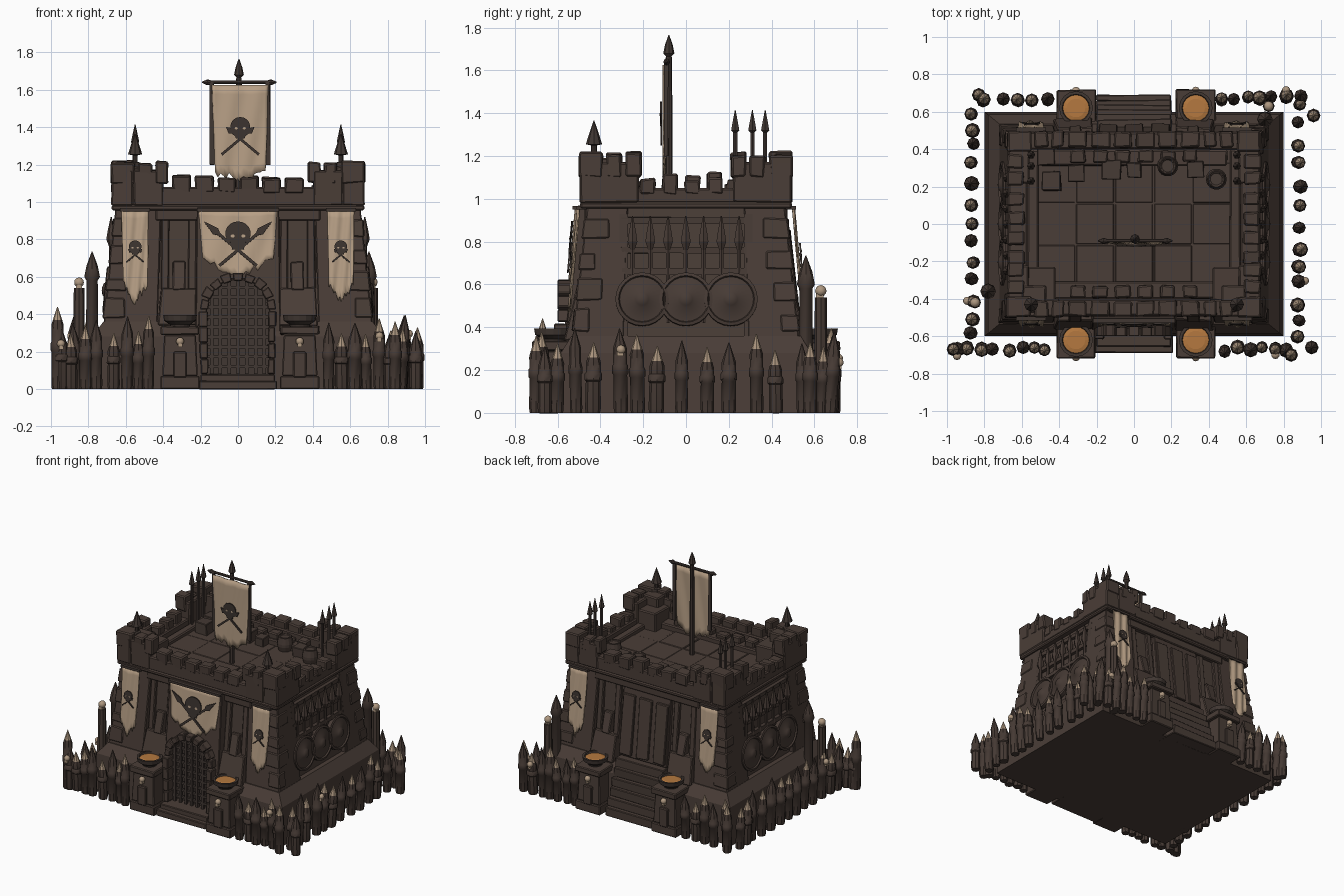
import bpy, bmesh, math, random
from mathutils import Matrix, Vector

if "Cube" in bpy.data.objects:
    bpy.data.objects.remove(bpy.data.objects["Cube"])
random.seed(4)
R = random.uniform
T = Matrix.Translation
def rot(a, ax): return Matrix.Rotation(a, 4, ax)

def mat(name, c):
    m = bpy.data.materials.new(name); m.diffuse_color = (*c, 1); return m
STONE = mat("dark_stone", (0.068, 0.047, 0.038))
WOOD = mat("dark_wood", (0.062, 0.043, 0.035))
IRON = mat("dark_iron", (0.052, 0.038, 0.032))
PAINT = mat("emblem_paint", (0.045, 0.034, 0.029))
CLOTH = mat("tan_cloth", (0.47, 0.345, 0.235))
BONE = mat("pale_tips", (0.42, 0.31, 0.215))
EMBER = mat("ember_orange", (0.46, 0.19, 0.05))

def finish(bm, name, mats, bevel=0, smooth=False, solid=0):
    bmesh.ops.recalc_face_normals(bm, faces=bm.faces)
    me = bpy.data.meshes.new(name); bm.to_mesh(me); bm.free()
    ob = bpy.data.objects.new(name, me); bpy.context.collection.objects.link(ob)
    for m in mats: me.materials.append(m)
    if solid:
        s = ob.modifiers.new("solid", 'SOLIDIFY'); s.thickness = solid
    if bevel:
        b = ob.modifiers.new("bevel", 'BEVEL'); b.width = bevel; b.segments = 1
    if smooth:
        bpy.ops.object.select_all(action='DESELECT')
        ob.select_set(True); bpy.context.view_layer.objects.active = ob
        bpy.ops.object.shade_smooth_by_angle(angle=math.radians(40))
    return ob

def block(bm, b, z0, z1, t=None, j=0.0, M=Matrix(), mi=0):
    """Box with bottom rectangle b and top rectangle t, both (x0, x1, y0, y1)."""
    vs = []
    for r, z in ((b, z0), (t or b, z1)):
        for x, y in ((r[0], r[2]), (r[1], r[2]), (r[1], r[3]), (r[0], r[3])):
            vs.append(bm.verts.new(M @ Vector((x + R(-j, j), y + R(-j, j), z + R(-j, j)))))
    for f in ((3, 2, 1, 0), (4, 5, 6, 7), (0, 1, 5, 4), (1, 2, 6, 5), (2, 3, 7, 6), (3, 0, 4, 7)):
        bm.faces.new([vs[i] for i in f]).material_index = mi

def lathe(bm, prof, M=Matrix(), n=8, mis=None):
    """Closed revolved profile of (radius, z); mis gives a material per band."""
    rings = [[bm.verts.new(M @ Vector((r * math.cos(k * math.tau / n), r * math.sin(k * math.tau / n), z)))
              for k in range(n)] for r, z in prof]
    for i in range(len(rings) - 1):
        for k in range(n):
            f = bm.faces.new((rings[i][k], rings[i][(k + 1) % n], rings[i + 1][(k + 1) % n], rings[i + 1][k]))
            f.material_index = mis[i] if mis else 0
    bm.faces.new(rings[0][::-1])
    bm.faces.new(rings[-1]).material_index = mis[-1] if mis else 0

def prism(bm, pts, y0, y1, M=Matrix(), mi=0):
    """Outline of (x, z) points extruded along y."""
    a, b = [[bm.verts.new(M @ Vector((x, y, z))) for x, z in pts] for y in (y0, y1)]
    n = len(pts); fs = [bm.faces.new(a), bm.faces.new(b[::-1])]
    fs += [bm.faces.new((a[i], b[i], b[(i + 1) % n], a[(i + 1) % n])) for i in range(n)]
    for f in fs: f.material_index = mi

def skull(bm, p, s):
    bmesh.ops.create_icosphere(bm, subdivisions=2, radius=s, matrix=T(p))
    block(bm, (p[0]-s*.55, p[0]+s*.55, p[1]-s*.8, p[1]+s*.5), p[2]-s*1.4, p[2]-s*.5)

SIDES = [(sx, sy) for sx in (-1, 1) for sy in (-1, 1)]
FRONT_BACK = [(Matrix(), "front"), (rot(math.pi, 'Z'), "back")]

# Plinth with sloping shoulder, notched for the gate
bm = bmesh.new()
for s in (-1, 1):
    block(bm, (s*.17, s*.80, -.60, .60), 0, .28, (s*.17, s*.78, -.585, .585))
    block(bm, (s*.17, s*.78, -.585, .585), .28, .36, (s*.17, s*.72, -.535, .535))
block(bm, (-.17, .17, -.5, .59), 0, .35, (-.17, .17, -.49, .535))
finish(bm, "plinth", [STONE])

# Tapered core and corner piers
bm = bmesh.new()
block(bm, (-.69, .69, -.49, .49), .3, .98, (-.63, .63, -.435, .435))
for sx, sy in SIDES:
    block(bm, (sx*.43, sx*.72, sy*.29, sy*.53), .34, .97, (sx*.41, sx*.655, sy*.27, sy*.462))
    for i in range(4):  # rough corner stones
        z = .38 + i*.145; h = R(.06, .11)
        k, k2 = (z - .34)*.105, (z + h - .34)*.105
        a, b = R(.07, .13), R(.07, .13)
        block(bm, (sx*(.72-k-a), sx*(.727-k), sy*(.53-k-b), sy*(.537-k)), z, z + h,
              (sx*(.72-k-a), sx*(.727-k2), sy*(.53-k-b), sy*(.537-k2)), .003)
finish(bm, "keep_walls", [STONE], .006)

# Recessed wall panels and ledges, front and back
bm = bmesh.new()
for M, nm in FRONT_BACK:
    for s in (-1, 1):
        block(bm, (s*.22, s*.43, -.565, -.4), .34, .54, (s*.22, s*.41, -.515, -.4), .006, M)
        block(bm, (s*.28, s*.35, -.525, -.4), .53, .68, (s*.28, s*.35, -.485, -.4), .005, M)
        for x in (.245, .39):
            block(bm, (s*x-.022, s*x+.022, -.50, -.4), .5, .95, (s*x-.022, s*x+.022, -.455, -.4), .003, M)
    block(bm, (-.44, .44, -.475, -.4), .90, .96, M=M)
finish(bm, "wall_panels", [STONE], .006)

# Gatehouse with arched opening
bm = bmesh.new()
arch = [(.165*math.cos(a), .42+.17*math.sin(a)) for a in [math.pi*i/14 for i in range(15)]]
shear = Matrix(); shear[1][2] = .09
prism(bm, [(.165, .05)] + arch + [(-.165, .05), (-.23, .05), (-.22, .97), (.22, .97), (.23, .05)],
      -.595, -.48, shear)
for i in range(9):
    a0, a1 = math.pi*i/9 + .03, math.pi*(i+1)/9 - .03
    ro = .205 + R(-.008, .012)
    prism(bm, [(r*math.cos(a), .42+r*math.sin(a)) for r, a in ((.16, a0), (ro, a0), (ro, a1), (.16, a1))], -.60, -.5)
for s in (-1, 1):
    for i in range(4):
        w = .205 + R(-.012, .015)
        block(bm, (s*.16, s*w, -.615, -.5), .08+i*.085, .16+i*.085, j=.003)
finish(bm, "gatehouse", [STONE], .005)

# Portcullis
bm = bmesh.new()
block(bm, (-.165, .165, -.52, -.49), .05, .58)
for i in range(7):
    x = -.141 + i*.047
    block(bm, (x-.009, x+.009, -.565, -.545), .08, .42+math.sqrt(.17**2-x*x))
for i in range(9):
    z = .12 + i*.053
    w = .165 if z < .42 else math.sqrt(max(.001, .17**2-(z-.42)**2))
    block(bm, (-w, w, -.56, -.54), z-.008, z+.008)
finish(bm, "portcullis", [IRON])

# Front threshold steps and rear stairs
bm = bmesh.new()
block(bm, (-.21, .21, -.69, -.45), 0, .045, j=.003)
block(bm, (-.20, .20, -.655, -.45), .04, .08, j=.003)
for i in range(6):
    block(bm, (-.2, .2, .4, .69-i*.026), i*.065, .068+i*.065, j=.004)
block(bm, (-.2, .2, .4, .52), .4, .95, (-.2, .2, .4, .46))
for x in (-.14, 0, .14):
    block(bm, (x-.05, x+.05, .45, .535), .42, .86, (x-.05, x+.05, .4, .485), .004)
finish(bm, "steps_and_rear_door", [STONE], .005)

# Side weapon racks with spears and round shields
for s, nm in ((1, "right"), (-1, "left")):
    bm = bmesh.new()
    for z in (.66, .76, .90):
        x = .70-(z-.4)*.1
        block(bm, (s*(x-.05), s*(x+.012), -.30, .30), z-.014, z+.014, j=.003)
    for y in (-.29, .29):
        block(bm, (s*.62, s*.715, y-.02, y+.02), .36, .93, (s*.6, s*.66, y-.02, y+.02))
    for i in range(7):
        y = -.25+i*.083
        lathe(bm, [(.012, .42), (.011, .76), (.026, .80), (.02, .84), (.003, .92)], T((s*.678, y, 0)), 6)
    finish(bm, nm + "_weapon_rack", [WOOD])
    bm = bmesh.new()
    for y in (-.205, 0, .21):
        M = T((s*.69, y, .53)) @ rot(s*math.radians(84), 'Y')
        lathe(bm, [(.125, -.01), (.125, .02), (.11, .024), (.105, .014), (.04, .022), (.03, .032), (.008, .038)], M, 24)
    finish(bm, nm + "_shields", [WOOD], smooth=True)

# Parapet: cornice, low walls, inner walkway step, merlons
bm = bmesh.new()
block(bm, (-.675, .675, -.495, .495), .955, .985)
for s in (-1, 1):
    block(bm, (-.67, .67, s*.49, s*.40), .98, 1.08)
    block(bm, (-.5, .5, s*.40, s*.31), .97, 1.03, j=.004)
    block(bm, (s*.67, s*.57, -.49, .49), .98, 1.05)
    block(bm, (s*.57, s*.51, -.4, .4), .97, 1.015, j=.004)
    for i in range(6):  # front and back teeth
        x = -.30 + i*.12
        block(bm, (x-.05, x+.05, s*.493, s*.41), 1.05, 1.12+R(0, .03), j=.006)
        block(bm, (x-.04, x+.04, s*.395, s*.33), 1.02, 1.055+R(0, .02), j=.006)
    for i in range(4):  # side teeth
        y = -.18 + i*.105
        block(bm, (s*.673, s*.585, y-.036, y+.036), 1.02, 1.08+R(0, .05), j=.006)
for sx, sy in SIDES:  # raised corners
    block(bm, (sx*.675, sx*.56, sy*.495, sy*.22), .98, 1.17, j=.004)
    block(bm, (sx*.56, sx*.40, sy*.495, sy*.40), .98, 1.17, j=.004)
    for a, b, c, d in ((.678, .55, .497, .39), (.53, .46, .497, .41), (.44, .375, .497, .41), (.678, .59, .37, .30), (.678, .59, .28, .21)):
        block(bm, (sx*a, sx*b, sy*c, sy*d), 1.1, 1.20+R(-.01, .02), j=.006)
    if sy < 0:
        block(bm, (sx*.6, sx*.42, -.42, -.23), .97, 1.12, j=.004)
        block(bm, (sx*.6, sx*.47, -.47, -.33), 1.1, 1.19, j=.004)
finish(bm, "parapet", [STONE], .008)

# Roof floor slabs, crates and barrels
bm = bmesh.new()
for i in range(5):
    for k in range(3):
        x, y = -.52+i*.208, -.33+k*.22
        block(bm, (x+.003, x+.205, y+.003, y+.217), .96, .985+R(0, .006))
finish(bm, "roof_slabs", [STONE], .004)
bm = bmesh.new()
for x, y, w in ((-.44, .23, .05), (-.31, .27, .045), (-.12, .29, .05), (0, .29, .04), (.33, .29, .045), (-.47, .36, .045)):
    block(bm, (x-w, x+w, y-w, y+w), .98, .98+w*1.7, j=.005)
for x, y in ((.18, .31), (.44, .24)):
    lathe(bm, [(.045, .98), (.056, 1.02), (.056, 1.04), (.046, 1.09), (.038, 1.09), (.036, 1.08)], T((x, y, 0)), 14)
finish(bm, "crates_and_barrels", [WOOD], .004)

# Corner spikes and rear spears
bm = bmesh.new()
for s in (-1, 1):
    lathe(bm, [(.03, 1.17), (.028, 1.21), (.014, 1.215), (.014, 1.25), (.038, 1.255), (.024, 1.30), (.002, 1.365)], T((s*.55, -.43, 0)), 8)
    for y in (.23, .31, .37):
        lathe(bm, [(.011, .98), (.011, 1.31), (.022, 1.32), (.016, 1.35), (.002, 1.415)], T((s*.55, y, 0)), 6)
finish(bm, "roof_spikes", [IRON])

# Banner pole with crossbar and side strips
bm = bmesh.new()
lathe(bm, [(.018, .97), (.015, 1.66), (.012, 1.665), (.026, 1.68), (.018, 1.72), (.002, 1.765)], T((.005, -.08, 0)), 8)
lathe(bm, [(.003, -.20), (.016, -.17), (.010, -.15), (.010, .15), (.016, .17), (.003, .20)], T((.007, -.09, 1.64)) @ rot(math.pi/2, 'Y'), 8)
for x in (-.14, .16):
    block(bm, (x-.012, x+.012, -.10, -.085), 1.2, 1.64, j=.004)
finish(bm, "banner_pole", [IRON])

# Cloth banners with dark emblem plates
def banner(name, M, w, h, tip, zs, s, cross):
    bm = bmesh.new(); nu, nv = 18, 10
    cols = []
    for i in range(nu + 1):
        u = 2*i/nu - 1
        L = h - tip*abs(u) + R(-.035, .01)
        cols.append([bm.verts.new(M @ Vector((w*u*(1-.1*k/nv), .005*math.sin(u*7+k*.4), -L*k/nv))) for k in range(nv + 1)])
    for i in range(nu):
        for k in range(nv):
            bm.faces.new((cols[i][k], cols[i][k+1], cols[i+1][k+1], cols[i+1][k]))
    finish(bm, name, [CLOTH], smooth=True, solid=.006)
    bm = bmesh.new()
    E = M @ T((0, -.012, zs))
    out = [(s*math.cos(math.radians(a)), s*.95*math.sin(math.radians(a))) for a in range(-30, 211, 20)]
    out += [(-.6*s, -.7*s), (-.45*s, -1.25*s), (.45*s, -1.25*s), (.6*s, -.7*s)]
    prism(bm, out, -.004, .004, E)
    for k in (-1, 1):
        prism(bm, [(k*.42*s + .17*s*math.cos(q), -.2*s + .13*s*math.sin(q)) for q in [math.tau*i/8 for i in range(8)]],
              -.006, -.003, E, 1)
        lo, hi, t = cross  # crossed blades behind the skull
        A = E @ T((0, .002, -1.3*s)) @ rot(k*math.radians(50), 'Y')
        prism(bm, [(-t, -lo), (t, -lo), (t, hi*.55), (2.6*t, hi*.65), (0, hi), (-2.6*t, hi*.65), (-t, hi*.55)], -.004, .004, A)
    finish(bm, name + "_emblem", [PAINT, CLOTH])

banner("roof_banner", T((.012, -.105, 1.625)), .15, .51, .02, -.22, .052, (.13, .10, .007))
banner("gate_banner", T((0, -.515, .955)) @ rot(-.09, 'X'), .21, .37, .10, -.125, .068, (.13, .24, .008))
for M, nm in FRONT_BACK:
    for s, sd in ((-1, "left"), (1, "right")):
        banner(f"{nm}_{sd}_banner", M @ T((s*.55, -.505, .96)) @ rot(-.09, 'X'), .072, .51, .10, -.20, .034, (.06, .05, .004))
bm = bmesh.new()
for M, nm in FRONT_BACK:
    for s in (-1, 1):
        block(bm, (s*.55-.08, s*.55+.08, -.515, -.45), .95, .967, M=M)
block(bm, (-.22, .22, -.53, -.48), .95, .967)
finish(bm, "banner_rails", [IRON])

# Brazier pedestals, bowls, embers and skull ornaments
bm, bowls, em, sk = bmesh.new(), bmesh.new(), bmesh.new(), bmesh.new()
for x in (-.31, .33):
    for sy in (-1, 1):
        block(bm, (x-.105, x+.105, sy*.50, sy*.715), 0, .07)
        block(bm, (x-.095, x+.095, sy*.50, sy*.705), .07, .29, (x-.085, x+.085, sy*.50, sy*.695))
        block(bm, (x-.105, x+.105, sy*.50, sy*.718), .29, .335, j=.004)
        block(bm, (x-.035, x+.035, sy*.69, sy*.72), .06, .2)
        C = T((x, sy*.62, 0))
        lathe(bowls, [(.05, .33), (.055, .345), (.085, .365), (.09, .395), (.074, .395), (.068, .375)], C, 16)
        lathe(em, [(.068, .37), (.072, .383), (.05, .388)], C, 14)
        skull(sk, (x, sy*.712, .255), .022)
finish(bm, "brazier_pedestals", [STONE], .006)
finish(bowls, "brazier_bowls", [IRON])
finish(em, "brazier_embers", [EMBER])

# Palisade of sharpened stakes
bm = bmesh.new(); n = 0
spots = [(x, -.665, 0, -1) for x in (-.95, -.89, -.82, -.75, -.67, -.6, -.54, -.48, .49, .55, .62, .68, .75, .82)]
spots += [(x, .665, 0, 1) for x in (-.80, -.7, -.62, -.54, -.46, .47, .53, .6, .67, .74, .81, .89)]
spots += [(-.86, y, -1, 0) for y in (.59, .51, .42, .32, .22, .11, .01, -.09, -.2, -.3, -.42, -.5, -.58)]
spots += [(.875, y, 1, 0) for y in (.63, .54, .43, .32, .2, .1, -.02, -.14, -.22, -.3, -.43, -.52, -.61)]
def stake(x, y, h, r, lx, ly, pale):
    M = Matrix(); M[0][2], M[1][2] = lx, ly; M[0][3], M[1][3] = x, y
    lathe(bm, [(r*.9, 0), (r, .02), (r*.95, h*.45), (r*1.12, h*.47), (r*1.1, h*.56), (r*.95, h*.58),
               (r*.98, h-.095), (r*.75, h-.07), (.002, h)], M, 8, [0]*7 + ([1] if pale else [0]))
for x, y, ox, oy in spots:
    h = R(.29, .41); n += 1
    x += R(-.008, .008); y += R(-.012, .012)
    stake(x, y, h, R(.029, .037), ox*.04+R(-.02, .02), oy*.04+R(-.02, .02), n % 5 in (0, 2, 3))
    if n % 12 == 1:
        skull(sk, (x+ox*.04, y+oy*.04, h*.75), .022)
for x, y, h, p in ((-.965, -.67, .44, 1), (.96, .58, .33, 1), (.95, -.66, .31, 0), (-.83, .69, .36, 1), (.84, -.70, .36, 1)):
    stake(x, y, h, .033, 0, 0, p)
# Tall spear posts and skull posts
for x, y, x2, y2 in ((-.78, -.36, -.85, -.42), (.70, .56, .72, .63)):
    lathe(bm, [(.035, 0), (.03, .58), (.042, .60), (.03, .66), (.002, .735)], T((x, y, 0)), 8)
    lathe(bm, [(.032, 0), (.028, .54)], T((x2, y2, 0)), 8)
    skull(sk, (x2, y2, .57), .027)
finish(bm, "palisade_stakes", [WOOD, BONE], smooth=True)
finish(sk, "skull_ornaments", [BONE], smooth=True)

for m in bpy.data.materials:
    if m.users and not m.is_grease_pencil:
        m.use_nodes = True
        m.node_tree.nodes["Principled BSDF"].inputs["Base Color"].default_value = m.diffuse_color
